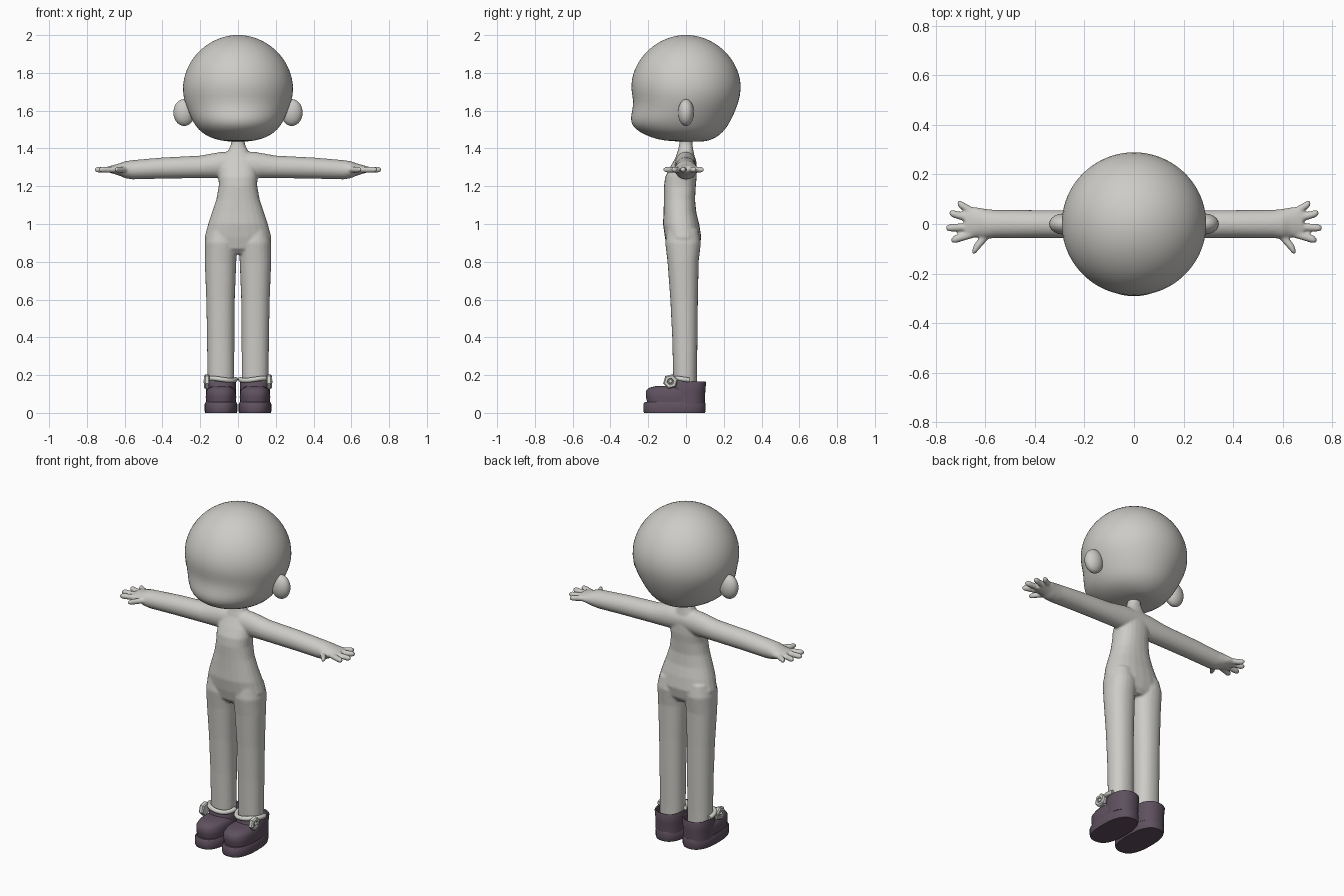
import bpy, bmesh, math
from mathutils import Vector

if "Cube" in bpy.data.objects:
    bpy.data.objects.remove(bpy.data.objects["Cube"])


def material(name, rgb):
    m = bpy.data.materials.new(name)
    m.diffuse_color = (*rgb, 1)
    m.use_nodes = True
    m.node_tree.nodes["Principled BSDF"].inputs["Base Color"].default_value = m.diffuse_color
    return m


SKIN = material("pale_grey", (0.61, 0.60, 0.57))
SHOE = material("dark_purple", (0.115, 0.082, 0.115))
STRAP = material("light_grey", (0.64, 0.64, 0.61))


def power(v, e):
    return math.copysign(abs(v) ** e, v)


def loft(bm, rings, axis="z", side=1, n=24, square=2.0):
    """Rings are (position, low1, high1, low2, high2): x,y spans for axis z, y,z spans for axis x."""
    loops = []
    for p, a0, a1, b0, b1 in rings:
        loop = []
        for i in range(n):
            t = 2 * math.pi * i / n
            a = (a0 + a1) / 2 + (a1 - a0) / 2 * power(math.cos(t), 2 / square)
            b = (b0 + b1) / 2 + (b1 - b0) / 2 * power(math.sin(t), 2 / square)
            co = (a * side, b, p) if axis == "z" else (p * side, a, b)
            loop.append(bm.verts.new(co))
        loops.append(loop)
    for l0, l1 in zip(loops, loops[1:]):
        for i in range(n):
            j = (i + 1) % n
            bm.faces.new((l0[i], l0[j], l1[j], l1[i]))
    bm.faces.new(loops[0])
    bm.faces.new(loops[-1])


def finish(bm, name, mat, subsurf=0, angle=40):
    bmesh.ops.recalc_face_normals(bm, faces=bm.faces[:])
    me = bpy.data.meshes.new(name)
    bm.to_mesh(me)
    bm.free()
    me.materials.append(mat)
    me.shade_smooth()
    if angle:
        me.set_sharp_from_angle(angle=math.radians(angle))
    ob = bpy.data.objects.new(name, me)
    bpy.context.collection.objects.link(ob)
    if subsurf:
        m = ob.modifiers.new("smooth", "SUBSURF")
        m.levels = m.render_levels = subsurf
    return ob


# Head: round skull, slight brow dent, full cheeks and flattened base
head_rings = [
    (1.436, -.04, .04, -.03, .09), (1.441, -.09, .09, -.12, .12),
    (1.458, -.15, .15, -.185, .16), (1.485, -.195, .195, -.245, .195),
    (1.52, -.226, .226, -.287, .222), (1.56, -.248, .248, -.295, .243),
    (1.60, -.265, .265, -.285, .262), (1.65, -.284, .284, -.278, .28),
    (1.705, -.295, .295, -.291, .292)]
for deg in (12, 24, 36, 48, 60, 71, 80, 87):
    r, h = .296 * math.cos(math.radians(deg)), .296 * math.sin(math.radians(deg))
    head_rings.append((1.705 + h, -r, r, -r, r))
bm = bmesh.new()
loft(bm, head_rings, n=40)
finish(bm, "head", SKIN, subsurf=1, angle=0)

# Body: torso, legs, arms and hands blended into one skin
bm = bmesh.new()
loft(bm, [
    (.84, -.10, .10, -.07, .05), (.87, -.165, .165, -.098, .07),
    (.93, -.177, .177, -.112, .081), (1.0, -.158, .158, -.122, .07),
    (1.06, -.138, .138, -.119, .055), (1.13, -.115, .115, -.117, .048),
    (1.2, -.102, .102, -.117, .052), (1.25, -.103, .103, -.11, .057),
    (1.3, -.10, .10, -.085, .056), (1.35, -.085, .085, -.056, .047),
    (1.385, -.055, .055, -.044, .04), (1.42, -.037, .037, -.036, .034),
    (1.47, -.034, .034, -.032, .034)], square=2.3)
for s in (1, -1):
    # leg
    loft(bm, [
        (.12, .022, .160, -.066, .058), (.2, .020, .162, -.068, .058),
        (.4, .019, .164, -.073, .061), (.6, .017, .168, -.083, .063),
        (.8, .009, .176, -.098, .067), (.9, .003, .176, -.11, .079),
        (.97, .02, .16, -.10, .065)], side=s, square=2.2)
    # arm and palm
    loft(bm, [
        (0, -.062, .056, 1.25, 1.385), (.09, -.06, .056, 1.243, 1.382),
        (.2, -.058, .056, 1.243, 1.362), (.4, -.057, .056, 1.240, 1.352),
        (.56, -.057, .057, 1.236, 1.338), (.6, -.060, .061, 1.243, 1.332),
        (.625, -.054, .066, 1.255, 1.322), (.66, -.055, .070, 1.266, 1.312),
        (.682, -.050, .062, 1.272, 1.306)], "x", s)
    # fingers and thumb: root x, root y, tip x, tip y, radius
    for x0, y0, x1, y1, r in [(.65, .05, .712, .085, .017), (.66, .022, .745, .045, .016),
                              (.66, -.012, .759, -.016, .016), (.65, -.04, .737, -.066, .017),
                              (.585, -.035, .652, -.112, .023)]:
        rings = []
        for t, k in ((0, 1), (.5, 1), (.8, 1), (.93, .8), (1, .35)):
            x, y = x0 + (x1 - x0) * t, y0 + (y1 - y0) * t
            rings.append((x, y - r * k, y + r * k, 1.288 - .016 * k, 1.288 + .016 * k))
        loft(bm, rings, "x", s, 12)
body = finish(bm, "body", SKIN, angle=0)
m = body.modifiers.new("blend", "REMESH")
m.mode = "VOXEL"
m.voxel_size = .0065
m.use_smooth_shade = True
m = body.modifiers.new("soften", "SMOOTH")
m.factor, m.iterations = .5, 4

for s, label in ((1, "left"), (-1, "right")):
    # Ear
    bm = bmesh.new()
    bmesh.ops.create_uvsphere(bm, u_segments=28, v_segments=18, radius=1)
    for v in bm.verts:
        v.co = Vector((s * (.285 + .057 * v.co.x), .042 * v.co.y, 1.59 + .071 * v.co.z))
    finish(bm, label + "_ear", SKIN, angle=0)

    # Sole
    bm = bmesh.new()
    loft(bm, [(0, .006, .174, -.222, .10), (.012, .003, .177, -.226, .104),
              (.045, .003, .177, -.226, .104), (.057, .009, .171, -.218, .10)],
         side=s, n=40, square=2.5)
    finish(bm, label + "_sole", SHOE)

    # Toe box of the shoe
    bm = bmesh.new()
    loft(bm, [(.05, .012, .168, -.204, .06), (.085, .009, .171, -.213, .06),
              (.115, .012, .168, -.213, .05), (.132, .022, .158, -.198, .04),
              (.141, .045, .135, -.165, .02), (.143, .07, .11, -.12, 0)],
         side=s, n=40, square=2.5)
    finish(bm, label + "_toe_box", SHOE, angle=50)

    # Ankle shaft of the shoe with a hollow rim
    bm = bmesh.new()
    loft(bm, [(.05, .012, .170, -.09, .099), (.11, .012, .169, -.09, .102),
              (.16, .010, .172, -.082, .106), (.166, .013, .169, -.079, .103),
              (.163, .020, .162, -.07, .095), (.13, .022, .160, -.068, .09)],
         side=s, n=36, square=2.3)
    finish(bm, label + "_shoe_shaft", SHOE)

    # Strap running across the front of the ankle
    cu = bpy.data.curves.new(label + "_strap", "CURVE")
    cu.dimensions = "3D"
    cu.bevel_depth, cu.bevel_resolution = .013, 3
    cu.use_fill_caps = True
    sp = cu.splines.new("POLY")
    count = 15
    sp.points.add(count - 1)
    for i, p in enumerate(sp.points):
        a = math.radians(-20 + 200 * i / (count - 1))
        p.co = (s * (.091 + .078 * math.cos(a)), -.01 - .078 * math.sin(a),
                .178 + .006 * math.sin(2 * a), 1)
    cu.materials.append(STRAP)
    bpy.context.collection.objects.link(bpy.data.objects.new(label + "_strap", cu))

    # Hexagonal buckle with a recessed centre and a small stud
    bm = bmesh.new()
    hub = Vector((s * .165, -.082, .166))
    profile = [(-.014, .034), (-.008, .040), (.008, .040), (.015, .033), (.015, .019), (.006, .015)]
    loops = [[bm.verts.new(hub + Vector((s * d, r * math.cos(k * math.pi / 3 + .25),
                                        r * math.sin(k * math.pi / 3 + .25))))
              for k in range(6)] for d, r in profile]
    for l0, l1 in zip(loops, loops[1:]):
        for k in range(6):
            bm.faces.new((l0[k], l0[(k + 1) % 6], l1[(k + 1) % 6], l1[k]))
    bm.faces.new(loops[0])
    bm.faces.new(loops[-1])
    geo = bmesh.ops.create_uvsphere(bm, u_segments=12, v_segments=8, radius=.010)
    bmesh.ops.translate(bm, verts=geo["verts"], vec=hub + Vector((s * .009, 0, 0)))
    finish(bm, label + "_buckle", STRAP, angle=30)
